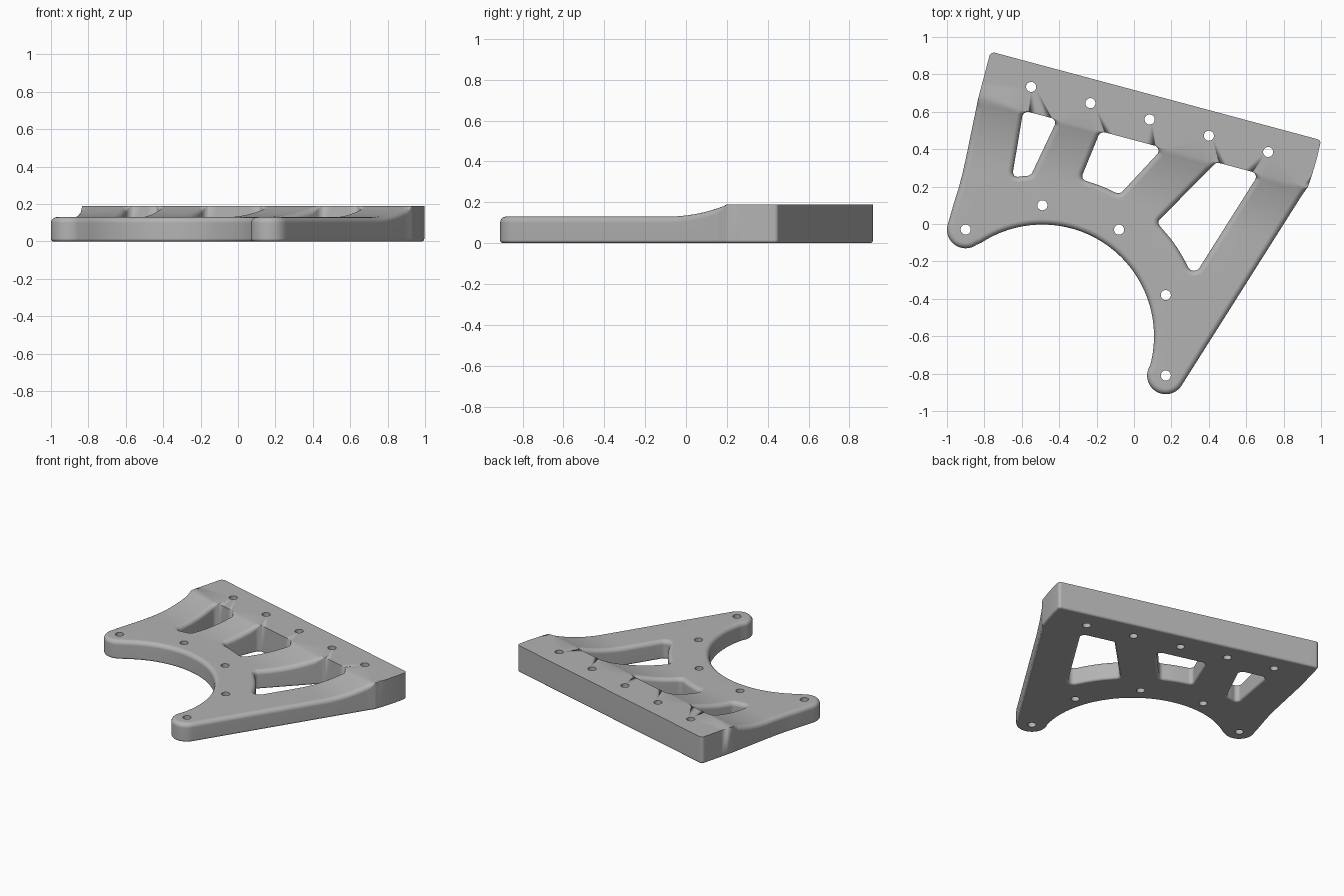
import bpy, bmesh, math
from mathutils import Vector

if "Cube" in bpy.data.objects:
    bpy.data.objects.remove(bpy.data.objects["Cube"])

# Main dimensions
TILT = math.radians(15)                 # the back edge is turned 15 degrees
N = Vector((math.sin(TILT), math.cos(TILT)))
HUB, ARC_R, BOLT_R = Vector((-0.49, -0.60)), 0.597, 0.697
BASE_Z, LEDGE_Z = 0.13, 0.19
RAMP_S, LEDGE_S, BACK_S = 0.10, 0.433, 0.692
TOP_FILLET, BOTTOM_FILLET = 0.03, 0.015


def on_line(x, s):
    """Point at x on a line parallel to the back edge."""
    return Vector((x, (s - N.x * x) / N.y))


def arc(center, r, a0, a1, n):
    return [Vector(center) + r * Vector((math.cos(a0 + (a1 - a0) * i / n),
                                         math.sin(a0 + (a1 - a0) * i / n)))
            for i in range(n + 1)]


def rounded(corners, n=6):
    """Polygon of (point, radius) corners, each rounded by its radius."""
    pts, count = [], len(corners)
    for i, (p, r) in enumerate(corners):
        p = Vector(p)
        if r == 0:
            pts.append(p)
            continue
        a = (Vector(corners[i - 1][0]) - p).normalized()
        b = (Vector(corners[(i + 1) % count][0]) - p).normalized()
        half = a.angle(b) / 2
        c = p + (a + b).normalized() * r / math.sin(half)
        t0 = p + a * r / math.tan(half) - c
        t1 = p + b * r / math.tan(half) - c
        sweep = t0.angle_signed(t1)
        ang = math.atan2(t0.y, t0.x)
        pts += arc(c, r, ang, ang - sweep, n)   # angle_signed is clockwise
    return pts


def resample(pts, step=0.05):
    out = []
    for i, p in enumerate(pts):
        q = pts[(i + 1) % len(pts)]
        k = max(1, math.ceil((q - p).length / step))
        out += [p.lerp(q, j / k) for j in range(k)]
    return out


def oriented(pts, ccw):
    area = sum(p.x * q.y - q.x * p.y for p, q in zip(pts, pts[1:] + pts[:1]))
    return pts if (area > 0) == ccw else pts[::-1]


def add_wall(bm, pts, rt, rb):
    """Vertical wall around a loop with rounded top and bottom rims."""
    count, rings, steps = len(pts), [], 5
    prof = []
    for i in range(steps + 1):
        a = math.pi / 2 * i / steps
        prof.append((0, rb * (1 - math.sin(a)), rb * (1 - math.cos(a))))
    for i in range(steps + 1):
        a = math.pi / 2 * i / steps
        prof.append((1, 1 - math.cos(a), 1 - math.sin(a)))
    for top, off, h in prof:
        ring = []
        for i, p in enumerate(pts):
            d0 = (p - pts[i - 1]).normalized()
            d1 = (pts[(i + 1) % count] - p).normalized()
            t = (d0 + d1).normalized()
            nrm = Vector((t.y, -t.x)) / max(0.5, t.dot(d0))
            # The top rim turns sharp where the raised ledge starts
            r = min(rt, max(0, LEDGE_S - N.dot(p))) if top else 1
            q = p - nrm * off * r
            ring.append(bm.verts.new((q.x, q.y, BASE_Z - h * r if top else h)))
        rings.append(ring)
    for lo, hi in zip(rings, rings[1:]):
        for i in range(count):
            j = (i + 1) % count
            bm.faces.new((lo[i], lo[j], hi[j], hi[i]))


# Outer outline: hub cutout, two round lugs, flared sides, straight back
LUG_A, LUG_B = Vector((0.17, -0.81)), Vector((-0.90, -0.03))
da, db = LUG_A - HUB, LUG_B - HUB
aa, ab = math.atan2(da.y, da.x), math.atan2(db.y, db.x)
outline = arc(HUB, ARC_R, ab, aa, 56)[1:-1]
outline += arc(LUG_A, 0.1, aa + math.pi, aa + math.pi + (math.radians(328) - aa - math.pi) % math.tau, 18)
side = [((0.90, 0.157), 0), ((0.93, 0.199), 0), ((0.957, 0.28), 0), ((0.98, 0.36), 0),
        (on_line(1.0, BACK_S), 0.02), (on_line(-0.767, BACK_S), 0.025),
        ((-0.833, 0.671), 0), ((-0.90, 0.345), 0), ((-0.917, 0.27), 0),
        ((-0.938, 0.19), 0), ((-0.963, 0.112), 0)]
outline += rounded(side)
b0, b1 = math.radians(158), ab + math.pi
outline += arc(LUG_B, 0.1, b0, b0 + (b1 - b0) % math.tau, 16)

# Three windows between the ledge and an arc around the hub
def window(x0, x1, right, left):
    mid = []
    a0, a1 = (math.atan2(*(Vector(p) - HUB).yx) for p in (right, left))
    for p in arc(HUB, 0.862, a0, a1, 6)[2:-2]:
        mid.append((p, 0))
    return rounded([(on_line(x0, LEDGE_S), 0.03), (on_line(x1, LEDGE_S), 0.028),
                    (right, 0.035), *mid, (left, 0.025)])


windows = [window(-0.592, -0.41, (-0.552, 0.258), (-0.652, 0.25)),
           window(-0.18, 0.155, (-0.077, 0.157), (-0.285, 0.24)),
           window(0.44, 0.668, (0.318, -0.285), (0.122, 0.008))]

# Bolt holes: five around the hub, five along the ledge
bolts = [(-0.90, -0.03), (-0.49, 0.10), (-0.08, -0.03), (0.17, -0.38), (0.17, -0.81)]
bolts += [(-0.55 + 0.3168 * i, 0.733 - 0.087 * i) for i in range(5)]

bm = bmesh.new()
add_wall(bm, oriented(resample(outline), True), TOP_FILLET, BOTTOM_FILLET)
for w in windows:
    add_wall(bm, oriented(resample(w), False), TOP_FILLET, BOTTOM_FILLET)
for b in bolts:
    add_wall(bm, oriented(arc(b, 0.027, 0, math.tau, 24)[:-1], False), 0, 0)
bmesh.ops.remove_doubles(bm, verts=bm.verts, dist=1e-5)

# Flat caps
for z in (0, BASE_Z):
    rim = [e for e in bm.edges if e.is_boundary and all(abs(v.co.z - z) < 1e-4 for v in e.verts)]
    bmesh.ops.triangle_fill(bm, edges=rim, use_beauty=True, normal=(0, 0, 1))

# Cut strips across the plate and lift the top into the curved ramp and ledge
STRIPS = 12
for i in range(STRIPS + 1):
    s = RAMP_S + (LEDGE_S - RAMP_S) * i / STRIPS
    bmesh.ops.bisect_plane(bm, geom=bm.verts[:] + bm.edges[:] + bm.faces[:], dist=1e-5,
                           plane_co=(N.x * s, N.y * s, 0), plane_no=(N.x, N.y, 0))
for v in bm.verts:
    if v.co.z > BASE_Z / 2:
        t = (N.dot(v.co.xy) - RAMP_S) / (LEDGE_S - RAMP_S)
        v.co.z += (LEDGE_Z - BASE_Z) * min(1, max(0, t)) ** 2
bmesh.ops.recalc_face_normals(bm, faces=bm.faces)

mesh = bpy.data.meshes.new("mounting_plate")
bm.to_mesh(mesh)
bm.free()
plate = bpy.data.objects.new("mounting_plate", mesh)
bpy.context.collection.objects.link(plate)

# Plain grey finish
grey = bpy.data.materials.new("grey")
grey.use_nodes = True
grey.diffuse_color = (0.45, 0.45, 0.45, 1)
grey.node_tree.nodes["Principled BSDF"].inputs["Base Color"].default_value = (0.45, 0.45, 0.45, 1)
mesh.materials.append(grey)

bpy.context.view_layer.objects.active = plate
plate.select_set(True)
bpy.ops.object.shade_smooth_by_angle(angle=math.radians(30))
weighted = plate.modifiers.new("weighted_normals", "WEIGHTED_NORMAL")
weighted.keep_sharp = True
